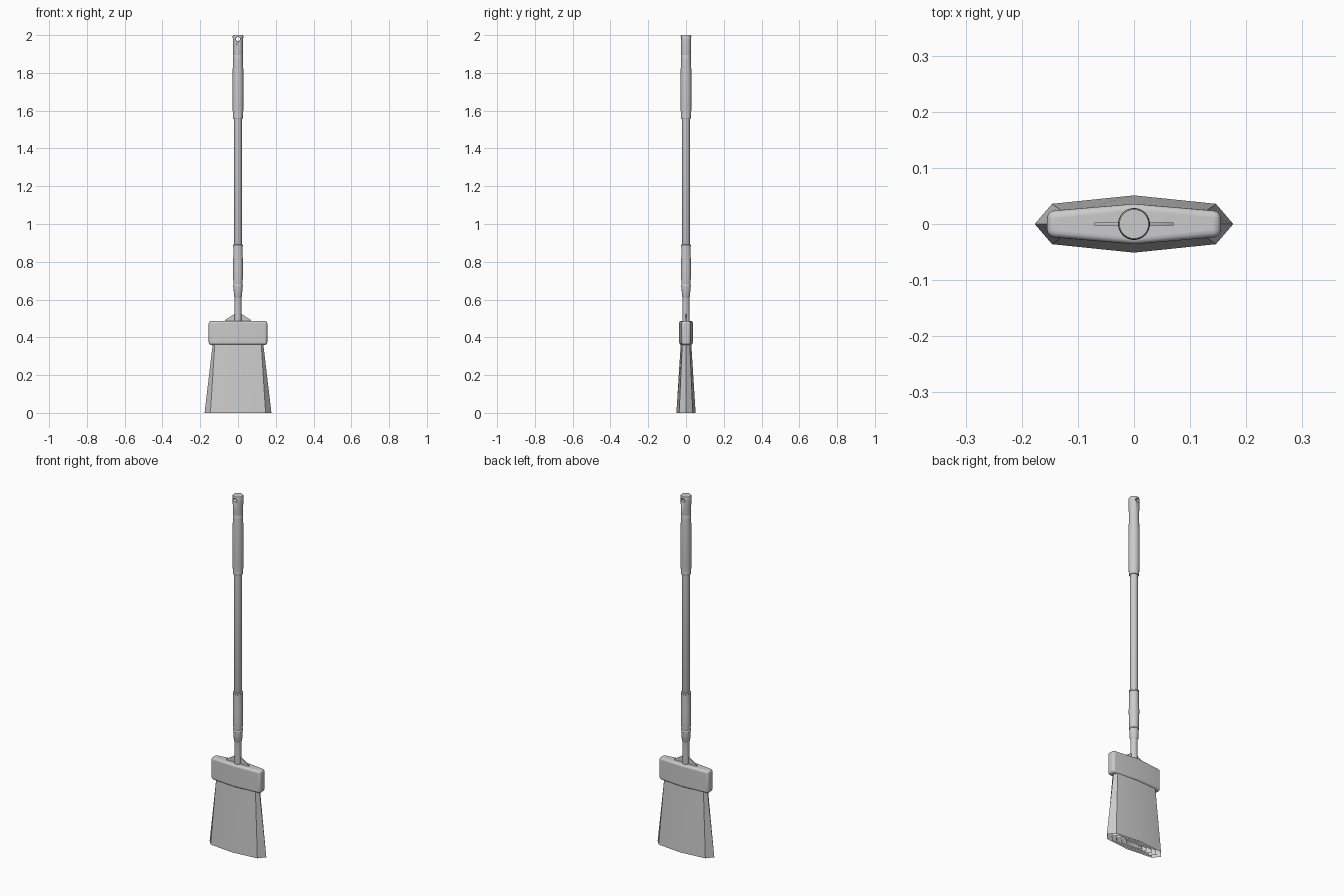
import bpy, bmesh, math

if "Cube" in bpy.data.objects:
    bpy.data.objects.remove(bpy.data.objects["Cube"])


def make(name, bm, angle=35):
    bmesh.ops.recalc_face_normals(bm, faces=bm.faces)
    me = bpy.data.meshes.new(name)
    bm.to_mesh(me)
    bm.free()
    ob = bpy.data.objects.new(name, me)
    bpy.context.collection.objects.link(ob)
    bpy.ops.object.select_all(action='DESELECT')
    ob.select_set(True)
    bpy.context.view_layer.objects.active = ob
    bpy.ops.object.shade_smooth_by_angle(angle=math.radians(angle))
    return ob


def loft(bm, rings, caps=True):
    rows = [[bm.verts.new(p) for p in r] for r in rings]
    n = len(rows[0])
    for a, b in zip(rows, rows[1:]):
        for i in range(n):
            bm.faces.new((a[i], a[(i + 1) % n], b[(i + 1) % n], b[i]))
    if caps:
        bm.faces.new(rows[0][::-1])
        bm.faces.new(rows[-1])


def lathe(name, profile, n=32):
    bm = bmesh.new()
    loft(bm, [[(r * math.cos(2 * math.pi * i / n), r * math.sin(2 * math.pi * i / n), z)
               for i in range(n)] for r, z in profile])
    return make(name, bm)


def section(w, wy, cx, cy, z):
    # eight-sided flattened outline: tips, shoulders and mid points
    return [(w, 0, z), (cx, wy, z), (0, cy, z), (-cx, wy, z),
            (-w, 0, z), (-cx, -wy, z), (0, -cy, z), (cx, -wy, z)]


# Bristles: nested open shells flaring towards the floor
bm = bmesh.new()
for k in (1, 0.82, 0.64, 0.46, 0.28):
    loft(bm, [section(0.177 * k, 0.036 * k, 0.146 * k, 0.051 * k, 0),
              section(0.132 * k, 0.019 * k, 0.122 * k, 0.027 * k, 0.38)], caps=False)
make("bristles", bm, 25)

# Head block with rounded edges, thicker in the middle
bm = bmesh.new()
rings = []
for z, rise in ((0.36, 0), (0.486, 0.005)):
    rings.append([(x, y, z + (rise if x == 0 else 0)) for x, y in
                  ((0.155, -0.023), (0.155, 0.023), (0, 0.036),
                   (-0.155, 0.023), (-0.155, -0.023), (0, -0.036))])
loft(bm, rings)
head = make("head_block", bm)
bev = head.modifiers.new("round", 'BEVEL')
bev.width = 0.013
bev.segments = 4
bev.limit_method = 'ANGLE'
bev.angle_limit = math.radians(30)

# Thin brace plate where the pole meets the head
bm = bmesh.new()
loft(bm, [[(x, y, z) for x, z in ((-0.07, 0.485), (0.07, 0.485), (0.07, 0.491),
                                  (0.018, 0.524), (-0.018, 0.524), (-0.07, 0.491))]
          for y in (-0.003, 0.003)])
make("brace_plate", bm)

# Pole and sleeves
lathe("pole", [(0.018, 0.47), (0.018, 0.88), (0.020, 0.885), (0.020, 1.60)])
lathe("socket_collar", [(0.018, 0.61), (0.0215, 0.617), (0.0235, 0.67), (0.018, 0.672)])
lathe("lower_grip", [(0.0235, 0.668), (0.0255, 0.670), (0.0255, 0.676), (0.0235, 0.679),
                     (0.026, 0.72), (0.0265, 0.78), (0.0245, 0.84), (0.0245, 0.880),
                     (0.026, 0.882), (0.026, 0.889), (0.020, 0.891)])
lathe("upper_grip", [(0.024, 1.556), (0.026, 1.559), (0.026, 1.565), (0.0255, 1.568),
                     (0.028, 1.60), (0.0285, 1.72), (0.028, 1.82), (0.0255, 1.87),
                     (0.0255, 1.893), (0.024, 1.896)])

# End cap with a hanging hole drilled front to back
cap = lathe("end_cap", [(0.025, 1.893), (0.0255, 1.897), (0.0275, 1.97),
                        (0.028, 1.995), (0.026, 2.0)])
n = 20
bm = bmesh.new()
loft(bm, [[(0.011 * math.cos(2 * math.pi * i / n), y, 1.979 + 0.011 * math.sin(2 * math.pi * i / n))
           for i in range(n)] for y in (-0.06, 0.06)])
cutter = make("hole_cutter", bm)
cut = cap.modifiers.new("hole", 'BOOLEAN')
cut.object = cutter
cut.operation = 'DIFFERENCE'
cut.solver = 'EXACT'
bpy.context.view_layer.objects.active = cap
bpy.ops.object.modifier_apply(modifier="hole")
bpy.data.objects.remove(cutter)
